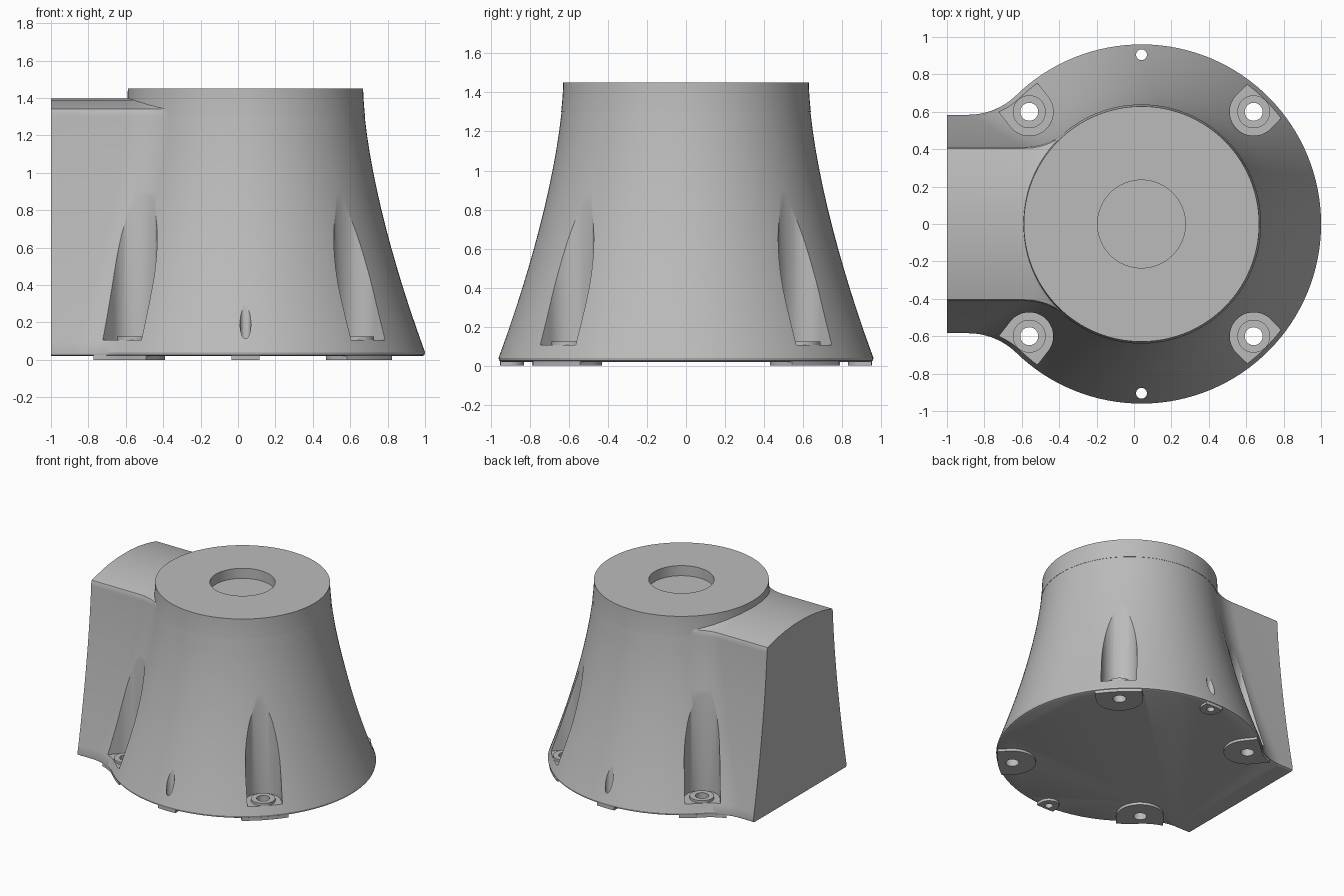
import bpy, bmesh, math
from math import sin, cos, pi, atan2, sqrt

old = bpy.data.objects.get("Cube")
if old:
    bpy.data.objects.remove(old, do_unlink=True)

CX, TOP, NECK_TOP = 0.04, 1.45, 1.4

grey = bpy.data.materials.new("light grey")
grey.use_nodes = True
grey.diffuse_color = (0.5, 0.5, 0.5, 1)
grey.node_tree.nodes["Principled BSDF"].inputs["Base Color"].default_value = (0.5, 0.5, 0.5, 1)


def radius(z):
    return 0.627 + 0.348 * (1 - z / TOP) ** 1.55


def neck_width(z):
    return 0.41 + (radius(z) - 0.632) * 0.53


def outline(r, w, f):
    """Circle with a straight neck to the right side, joined by fillets."""
    fx = CX - sqrt((r + f) ** 2 - (w + f) ** 2)
    end = atan2(-(w + f), CX - fx)
    half = [(-1, w)]
    for i in range(13):
        a = -pi / 2 + (end + pi / 2) * i / 12
        half.append((fx + f * cos(a), w + f + f * sin(a)))
    phi = atan2(w + f, fx - CX)
    for i in range(1, 49):
        a = phi * (1 - i / 48)
        half.append((CX + r * cos(a), r * sin(a)))
    return half + [(x, -y) for x, y in half[-2::-1]]


def loft(name, rings):
    """Closed solid through rings of (points, z), listed upwards."""
    bm = bmesh.new()
    loops = [[bm.verts.new((x, y, z)) for x, y in pts] for pts, z in rings]
    n = len(loops[0])
    bm.faces.new(loops[0])
    bm.faces.new(loops[-1])
    for a, b in zip(loops, loops[1:]):
        for i in range(n):
            j = (i + 1) % n
            bm.faces.new((a[i], a[j], b[j], b[i]))
    bmesh.ops.recalc_face_normals(bm, faces=bm.faces)
    me = bpy.data.meshes.new(name)
    bm.to_mesh(me)
    bm.free()
    me.materials.append(grey)
    ob = bpy.data.objects.new(name, me)
    bpy.context.collection.objects.link(ob)
    return ob


def disc(x, y, r, n=40):
    return [(x + r * cos(2 * pi * i / n), y + r * sin(2 * pi * i / n)) for i in range(n)]


def prism(name, pts, z0, z1):
    return loft(name, [(pts, z0), (pts, z1)])


def tongue(x, y, r, angle, length=0.4):
    """Half disc facing the middle, running straight outwards."""
    pts = []
    for i in range(25):
        a = angle + pi / 2 + pi * i / 24
        pts.append((x + r * cos(a), y + r * sin(a)))
    dx, dy = length * cos(angle), length * sin(angle)
    return pts + [(pts[-1][0] + dx, pts[-1][1] + dy), (pts[0][0] + dx, pts[0][1] + dy)]


def combine(target, tool, operation):
    """Apply a boolean and discard the tool."""
    mod = target.modifiers.new(operation, 'BOOLEAN')
    mod.operation, mod.solver, mod.object = operation, 'EXACT', tool
    tool.hide_render = True
    bpy.context.view_layer.update()
    graph = bpy.context.evaluated_depsgraph_get()
    me = bpy.data.meshes.new_from_object(target.evaluated_get(graph))
    target.modifiers.clear()
    target.data = me
    bpy.data.objects.remove(tool, do_unlink=True)


# Flared body with side neck
F = 0.37
rings = [(outline(radius(0) - 0.03, neck_width(0) - 0.02, F), 0.02),
         (outline(radius(0) - 0.018, neck_width(0) - 0.01, F), 0.026)]
levels = [0.04] + [0.1 * i for i in range(1, 14)] + [1.325]
rings += [(outline(radius(z), neck_width(z), F), z) for z in levels]
# Arched roof of the neck
for w, f in ((0.405, 0.33), (0.385, 0.28), (0.34, 0.2), (0.27, 0.12), (0.18, 0.07), (0.07, 0.04)):
    z = NECK_TOP - 0.06 * (w / 0.41) ** 2
    rings.append((outline(radius(z), w, f), z))
body = loft("flared_housing", rings)

# Round upper collar
collar = loft("collar", [(disc(CX, 0, radius(z) + 0.002, 128), z) for z in (1.3, 1.35, 1.4, TOP)])
combine(body, collar, 'UNION')

# Recess in the top
combine(body, prism("recess_cutter", disc(CX, 0, 0.235, 64), TOP - 0.08, TOP + 0.1), 'DIFFERENCE')

# Mounting points: position and outward direction
screws = []
for side in (1, -1):
    screws += [(0.64, 0.6 * side, side * pi / 4), (-0.56, 0.6 * side, side * math.radians(128))]
pins = [(CX, 0.905 * s, s * pi / 2) for s in (1, -1)]

# Tall screw pockets, each with a ring on its floor
for x, y, a in screws:
    combine(body, prism("pocket_cutter", tongue(x, y, 0.128, a), 0.105, 1.25), 'DIFFERENCE')
for x, y, a in screws:
    combine(body, prism("screw_ring", disc(x, y, 0.088), 0.09, 0.125), 'UNION')

# Feet trimmed to the footprint
for points, r in ((screws, 0.17), (pins, 0.075)):
    for x, y, a in points:
        foot = prism("foot", tongue(x, y, r, a), 0, 0.035)
        trim = prism("footprint", outline(radius(0) - 0.022, neck_width(0) - 0.012, F), -0.1, 0.2)
        combine(foot, trim, 'INTERSECT')
        combine(body, foot, 'UNION')

# Through holes for screws and pins
for points, r in ((screws, 0.048), (pins, 0.029)):
    for x, y, a in points:
        combine(body, prism("hole_cutter", disc(x, y, r, 32), -0.1, 0.6), 'DIFFERENCE')

# Smooth surfaces with sharp edges kept
bpy.ops.object.select_all(action='DESELECT')
body.select_set(True)
bpy.context.view_layer.objects.active = body
bpy.ops.object.shade_smooth_by_angle(angle=math.radians(30))
